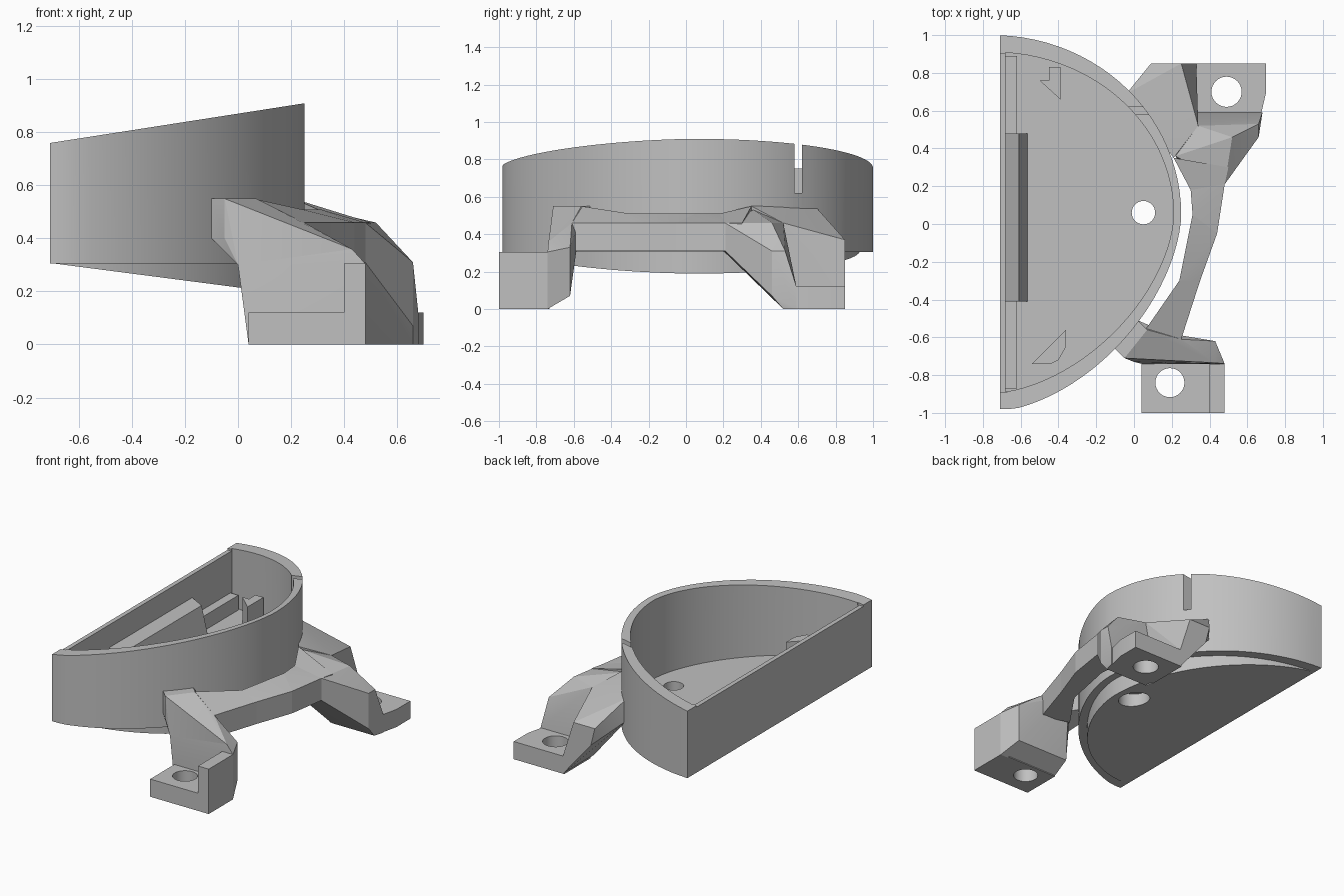
import bpy, bmesh, math

cube = bpy.data.objects.get("Cube")
if cube:
    bpy.data.objects.remove(cube, do_unlink=True)

grey = bpy.data.materials.new("plain grey")
grey.use_nodes = True
COLOUR = (0.53, 0.53, 0.53, 1)
grey.diffuse_color = COLOUR
grey.node_tree.nodes["Principled BSDF"].inputs["Base Color"].default_value = COLOUR


def finish(name, bm):
    bmesh.ops.recalc_face_normals(bm, faces=bm.faces)
    mesh = bpy.data.meshes.new(name)
    bm.to_mesh(mesh)
    bm.free()
    mesh.materials.append(grey)
    ob = bpy.data.objects.new(name, mesh)
    bpy.context.collection.objects.link(ob)
    return ob


def prism(name, outline, low, high):
    """Extrude an xy outline between two heights, each a number or a function of x."""
    at = lambda h, x: h(x) if callable(h) else h
    bm = bmesh.new()
    bottom = [bm.verts.new((x, y, at(low, x))) for x, y in outline]
    top = [bm.verts.new((x, y, at(high, x))) for x, y in outline]
    bm.faces.new(bottom)
    bm.faces.new(top)
    n = len(outline)
    for i in range(n):
        j = (i + 1) % n
        bm.faces.new((bottom[i], bottom[j], top[j], top[i]))
    return finish(name, bm)


def box(name, x0, x1, y0, y1, z0, z1):
    return prism(name, [(x0, y0), (x1, y0), (x1, y1), (x0, y1)], z0, z1)


def hull(name, points):
    bm = bmesh.new()
    for p in points:
        bm.verts.new(p)
    res = bmesh.ops.convex_hull(bm, input=bm.verts[:])
    loose = {v for v in res["geom_interior"] + res["geom_unused"]
             if isinstance(v, bmesh.types.BMVert) and v.is_valid}
    bmesh.ops.delete(bm, geom=list(loose), context='VERTS')
    bmesh.ops.dissolve_limit(bm, angle_limit=0.02, verts=bm.verts[:], edges=bm.edges[:])
    return finish(name, bm)


def cylinder(name, x, y, r, z0, z1, n=32):
    ring = [(x + r * math.cos(math.tau * i / n), y + r * math.sin(math.tau * i / n))
            for i in range(n)]
    return prism(name, ring, z0, z1)


def cut(target, *cutters):
    for c in cutters:
        c.hide_render = True
        mod = target.modifiers.new("cut", 'BOOLEAN')
        mod.operation = 'DIFFERENCE'
        mod.solver = 'EXACT'
        mod.object = c
        bpy.context.view_layer.objects.active = target
        bpy.ops.object.modifier_apply(modifier=mod.name)
        bpy.data.objects.remove(c, do_unlink=True)


def half_moon(x0, rx, back, front, n=24):
    """Rounded half outline; the front side is flatter than the back one."""
    cx, cy = -0.75, 0.05

    def side(ry, p):
        end = math.acos(((x0 - cx) / rx) ** (p / 2))
        return [(cx + rx * math.cos(end * i / n) ** (2 / p),
                 max(cy + ry * math.sin(end * i / n) ** (2 / p), -0.98))
                for i in range(n + 1)]
    return side(-front, 1.7)[:0:-1] + side(back, 2)


# Tray: shell with sloping rim, cavity, rim notch, slot and drain hole
tray = prism("tray", half_moon(-0.71, 1.0, 0.95, 1.045), 0.305,
             lambda x: 0.76 + 0.156 * (x + 0.71))
cut(tray,
    prism("cavity", half_moon(-0.68, 0.96, 0.86, 0.945), 0.37, 1.3),
    box("rim_notch", -0.75, -0.67, -0.89, 0.9, 0.75, 1.2),
    box("slot", -0.2, 0.2, 0.58, 0.62, 0.62, 1.2),
    cylinder("drain", 0.05, 0.06, 0.062, 0, 0.6))

# Sloping wedge under the tray
wedge = prism("tray_underside", half_moon(-0.69, 0.95, 0.88, 0.97),
              lambda x: 0.305 - 0.13 * (x + 0.69), 0.32)
cut(wedge, cylinder("counterbore", 0.05, 0.06, 0.1, 0, 0.6))

# Rail, ledge and posts inside the tray
box("inner_rail", -0.69, -0.62, -0.87, 0.89, 0.36, 0.47)
hull("inner_ledge", [(x, y, z) for y in (-0.41, 0.48) for x, z in
                     ((-0.69, 0.36), (-0.69, 0.6), (-0.61, 0.56), (-0.56, 0.36))])
prism("back_post", [(-0.45, 0.83), (-0.39, 0.83), (-0.39, 0.66), (-0.5, 0.76),
                    (-0.45, 0.76)], 0.36, 0.54)
prism("front_post", [(-0.36, -0.56), (-0.36, -0.65), (-0.4, -0.72), (-0.44, -0.74),
                     (-0.54, -0.74)], 0.36, 0.54)

# Curved arm joining both feet: inner xy, outer xy, inner top height
stations = [((0.06, -0.56), (0.25, -0.61), 0.55),
            ((0.24, -0.3), (0.35, -0.3), 0.51),
            ((0.31, 0.05), (0.44, -0.05), 0.51),
            ((0.3, 0.18), (0.48, 0.21), 0.51),
            ((0.21, 0.35), (0.5, 0.3), 0.55)]
for i, pair in enumerate(zip(stations, stations[1:])):
    pts = []
    for inner, outer, z in pair:
        pts += [(*inner, z), (*inner, 0.31), (*outer, 0.46), (*outer, 0.31)]
    hull(f"arm_section_{i + 1}", pts)

# Front foot
foot = box("front_foot", 0.04, 0.42, -1, -0.73, 0, 0.12)
cut(foot, cylinder("hole", 0.19, -0.84, 0.077, -1, 1))
box("front_foot_cheek", 0.4, 0.48, -1, -0.74, 0, 0.305)
hull("front_bracket", [
    (0.04, -0.74, 0), (0.48, -0.74, 0), (0.04, -0.74, 0.12), (0.04, -0.62, 0.07),
    (0.43, -0.62, 0.07), (0.43, -0.62, 0.33), (0.48, -0.74, 0.305),
    (0.43, -0.735, 0.36), (0, -0.73, 0.3), (0.02, -0.62, 0.3),
    (0.25, -0.61, 0.46), (0.07, -0.56, 0.5)])
hull("front_joint", [
    (-0.05, -0.71, 0.55), (-0.1, -0.66, 0.55), (-0.1, -0.66, 0.4),
    (-0.05, -0.71, 0.4), (0.02, -0.51, 0.55), (0.02, -0.51, 0.4),
    (0.07, -0.56, 0.55), (0.25, -0.61, 0.46), (0.43, -0.735, 0.36),
    (0, -0.73, 0.3), (0.4, -0.73, 0.3), (0.25, -0.61, 0.31)])

# Back foot
foot = prism("back_foot", [(0.32, 0.57), (0.67, 0.57), (0.7, 0.7), (0.7, 0.85),
                           (0.32, 0.85)], 0, 0.12)
cut(foot, cylinder("hole", 0.49, 0.7, 0.08, -1, 1))
hull("back_joint", [
    (-0.04, 0.69, 0.55), (-0.04, 0.69, 0.4), (0.09, 0.85, 0.37), (0.12, 0.85, 0.25),
    (0.25, 0.85, 0.37), (0.33, 0.85, 0.12), (0.33, 0.85, 0), (0.33, 0.52, 0),
    (0.21, 0.35, 0.55), (0.21, 0.35, 0.31), (0.34, 0.52, 0.46), (0.12, 0.5, 0.55)])
hull("back_bracket", [
    (0.34, 0.52, 0.46), (0.22, 0.36, 0.53), (0.48, 0.21, 0.46), (0.52, 0.46, 0.46),
    (0.66, 0.46, 0.31), (0.66, 0.53, 0.31), (0.68, 0.59, 0.12), (0.34, 0.59, 0.12),
    (0.34, 0.59, 0), (0.68, 0.59, 0), (0.66, 0.52, 0), (0.34, 0.52, 0),
    (0.66, 0.46, 0.07), (0.48, 0.21, 0.31), (0.3, 0.2, 0.31)])

# Smooth the round walls, keep edges sharp
bpy.ops.object.select_all(action='DESELECT')
for ob in bpy.context.scene.objects:
    if ob.type == 'MESH':
        ob.select_set(True)
        bpy.context.view_layer.objects.active = ob
bpy.ops.object.shade_smooth_by_angle(angle=math.radians(20))
